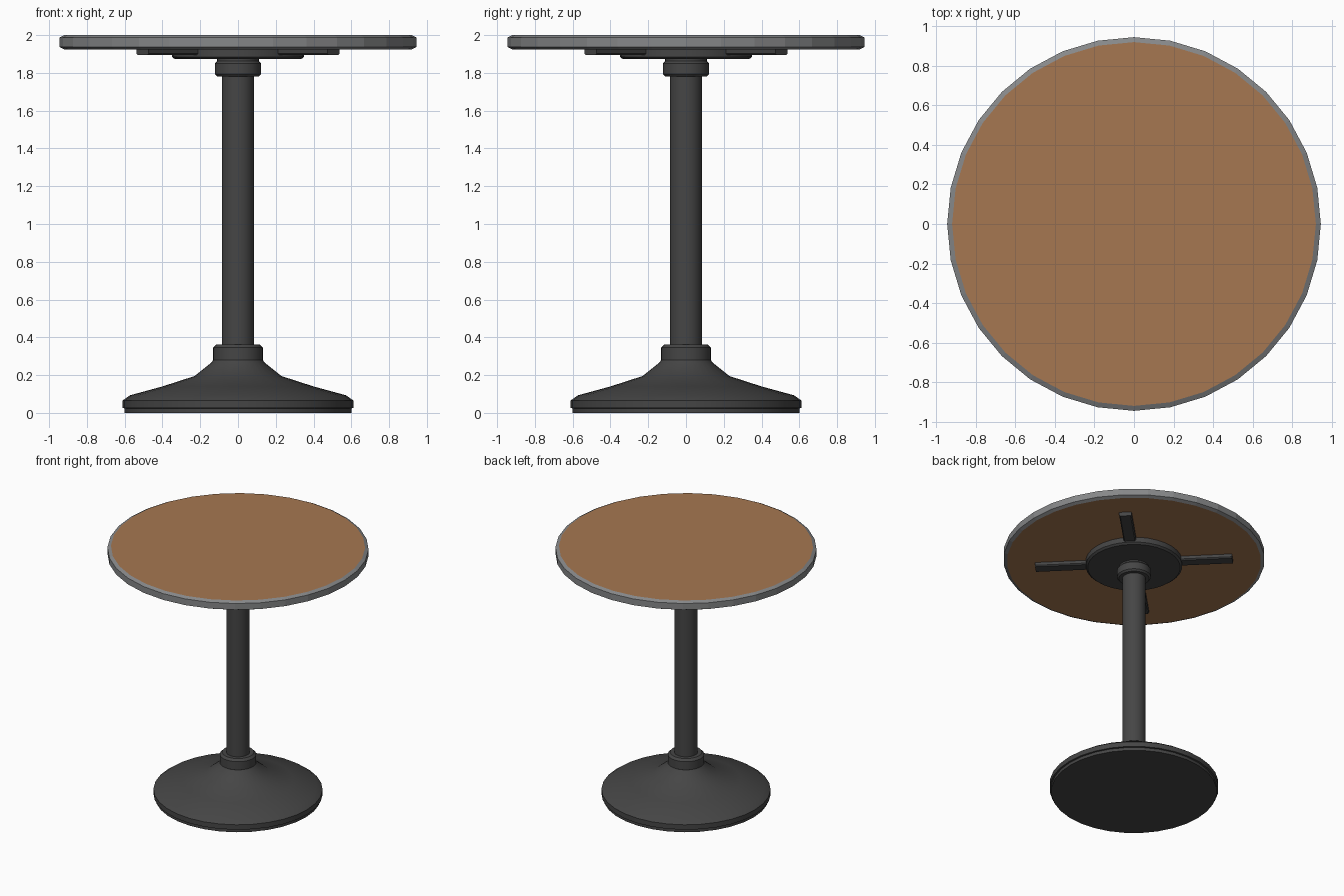
import bpy, math

if "Cube" in bpy.data.objects:
    bpy.data.objects.remove(bpy.data.objects["Cube"])

def material(name, rgb):
    m = bpy.data.materials.new(name)
    m.diffuse_color = (*rgb, 1)
    m.use_nodes = True
    m.node_tree.nodes["Principled BSDF"].inputs["Base Color"].default_value = m.diffuse_color
    return m

WOOD = material("wood_brown", (0.38, 0.185, 0.083))
RIM = material("edge_grey", (0.24, 0.245, 0.25))
IRON = material("dark_iron", (0.06, 0.06, 0.06))

def finish(name, verts, faces, mats, smooth=True):
    me = bpy.data.meshes.new(name)
    me.from_pydata(verts, [], faces)
    ob = bpy.data.objects.new(name, me)
    bpy.context.collection.objects.link(ob)
    for m in mats:
        me.materials.append(m)
    if smooth:
        bpy.ops.object.select_all(action='DESELECT')
        ob.select_set(True)
        bpy.context.view_layer.objects.active = ob
        bpy.ops.object.shade_smooth_by_angle(angle=math.radians(30))
    return ob

def turned(name, profile, mats, n=32, smooth=True):
    """Solid of revolution from (radius, z) points listed bottom to top."""
    verts = [(r * math.cos(2 * math.pi * i / n), r * math.sin(2 * math.pi * i / n), z)
             for r, z in profile for i in range(n)]
    faces = [(k * n + i, k * n + (i + 1) % n, (k + 1) * n + (i + 1) % n, (k + 1) * n + i)
             for k in range(len(profile) - 1) for i in range(n)]
    last = (len(profile) - 1) * n
    faces += [tuple(reversed(range(n))), tuple(range(last, last + n))]
    return finish(name, verts, faces, mats, smooth)

# Table top: flat wooden discs framed by a chamfered grey edge
top = turned("table_top", [(0.92, 1.925), (0.945, 1.937), (0.945, 1.987), (0.92, 2.0)],
             [RIM, WOOD], smooth=False)
for p in top.data.polygons:
    p.material_index = 1 if abs(p.normal.z) > 0.99 else 0

# Mounting plate and four diagonal support arms
turned("mounting_plate", [(0.335, 1.873), (0.35, 1.885), (0.35, 1.925)], [IRON])
for k in range(4):
    a = math.radians(45 + 90 * k)
    c, s = math.cos(a), math.sin(a)
    section = [(-0.045, 1.926), (-0.045, 1.902), (-0.037, 1.894),
               (0.037, 1.894), (0.045, 1.902), (0.045, 1.926)]
    verts = [(c * u - s * v, s * u + c * v, z) for u in (0.2, 0.715) for v, z in section]
    m = len(section)
    faces = [(i, i + m, (i + 1) % m + m, (i + 1) % m) for i in range(m)]
    faces += [tuple(range(m)), tuple(reversed(range(m, 2 * m)))]
    arm = finish(f"support_arm_{k + 1}", verts, faces, [IRON], False)
    arm.data.flip_normals()

# Pedestal post with its two collars
turned("post", [(0.085, 0.25), (0.085, 1.88)], [IRON])
turned("upper_collar", [(0.11, 1.78), (0.122, 1.793), (0.122, 1.85), (0.11, 1.862), (0.11, 1.876)], [IRON])
turned("lower_collar", [(0.125, 0.272), (0.132, 0.28), (0.132, 0.345), (0.115, 0.362)], [IRON])

# Flared foot
turned("base", [(0.60, 0), (0.60, 0.024), (0.612, 0.026), (0.612, 0.065), (0.572, 0.093),
                (0.40, 0.14), (0.23, 0.195), (0.14, 0.267), (0.125, 0.29)], [IRON])
